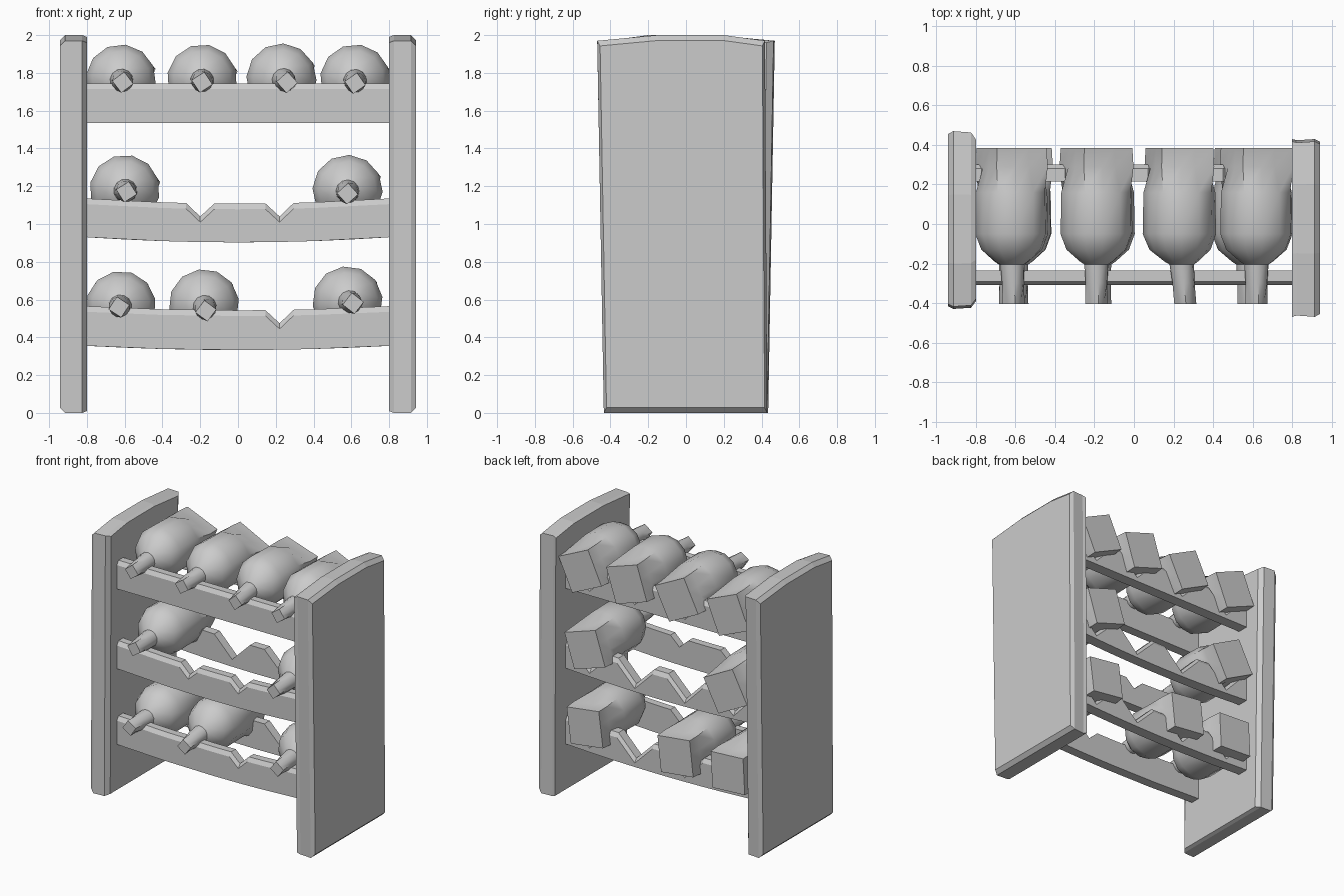
import bpy, math, random

if "Cube" in bpy.data.objects:
    bpy.data.objects.remove(bpy.data.objects["Cube"])

random.seed(4)


def loft(name, rings, smooth=None):
    """Skin a list of equal-length closed rings and cap both ends."""
    n = len(rings[0])
    verts = [p for r in rings for p in r]
    faces = []
    for k in range(len(rings) - 1):
        for i in range(n):
            j = (i + 1) % n
            faces.append((k * n + i, k * n + j, (k + 1) * n + j, (k + 1) * n + i))
    faces.append(tuple(range(n)))
    faces.append(tuple(range((len(rings) - 1) * n, len(rings) * n)))
    me = bpy.data.meshes.new(name)
    me.from_pydata(verts, [], faces)
    ob = bpy.data.objects.new(name, me)
    bpy.context.collection.objects.link(ob)
    bpy.context.view_layer.objects.active = ob
    ob.select_set(True)
    bpy.ops.object.mode_set(mode='EDIT')
    bpy.ops.mesh.select_all(action='SELECT')
    bpy.ops.mesh.normals_make_consistent(inside=False)
    bpy.ops.object.mode_set(mode='OBJECT')
    if smooth:
        bpy.ops.object.shade_smooth_by_angle(angle=math.radians(smooth))
    ob.select_set(False)
    return ob


# Side panels: arched top, chamfered outer edge, one is the other turned half round
outline = [(-.435, 0), (.43, 0), (.418, 1.97), (.2, 2), (-.15, 2), (-.47, 1.97)]


def panel_ring(x, inset_y, inset_z, s):
    return [(s * x, s * y * (1 - inset_y / .43), 1 + (z - 1) * (1 - inset_z)) for y, z in outline]


for s, side in ((1, "right"), (-1, "left")):
    loft("side_panel_" + side, [panel_ring(.80, .04 * (s < 0), .01, s), panel_ring(.825, .006, 0, s),
                                panel_ring(.915, 0, 0, s), panel_ring(.943, .014, .028, s)])


# Cross rails: front ones notched only at empty places, back ones at every place
def rail(name, top, sag, y_out, y_in, half, depth, low, places):
    pts = {-.8: 0, .8: 0, 0: 0, -.4: 0, .4: 0}
    for c in places:
        pts.update({c - half: 0, c: depth, c + half: 0})
    d = math.copysign(.02, y_in - y_out)
    rings = []
    for x in sorted(pts):
        s = sag * (1 - (x / .8) ** 2)
        t, b = top - s - pts[x], low - s
        rings.append([(x, y_out, b), (x, y_out, t - .03), (x, y_out + d, t),
                      (x, y_in, t), (x, y_in, b)])
    loft(name, rings)


empty = ((.22,), (-.2, .22), ())
for row, (low, top, sag) in enumerate(((.355, .565, .022), (.93, 1.135, .027), (1.535, 1.745, 0))):
    rail(f"front_rail_{row}", top, sag, -.31, -.235, .075, .07, low, empty[row])
    rail(f"back_rail_{row}", top, sag, .30, .215, .15, .15, low, (-.61, -.2, .22, .6))


# Bottles: round body, square faceted base, crooked tapering neck
def bottle(name, x, z, tip_x, tip_z):
    turn = random.uniform(-.25, .25)
    # y, radius, polygon sides, share of neck offset
    profile = [(.385, .192, 4, 0), (.29, .198, 4, 0), (.16, .182, 12, 0), (-.05, .186, 12, 0),
               (-.13, .155, 12, .1), (-.19, .085, 12, .3), (-.205, .062, 12, .4),
               (-.30, .056, 12, .7), (-.405, .056, 4, 1)]
    rings = []
    for y, r, sides, k in profile:
        cx, cz = x + (tip_x - x) * k, z + (tip_z - z) * k
        cz -= .02 if y > .2 else 0
        ring = []
        for i in range(12):
            a = math.tau * i / 12
            step = math.tau / sides
            off = a % step - step / 2
            rr = r * math.cos(step / 2) / math.cos(off) if sides < 12 else r
            t = a + turn + (math.pi / 6 if sides == 4 and y > 0 else 0)
            ring.append((cx + rr * math.cos(t), y, cz + rr * math.sin(t)))
        # square rings are re-indexed so their corners follow the body without twisting
        if sides == 4 and y > 0:
            ring = ring[-1:] + ring[:-1]
        rings.append(ring)
    loft(name, rings, 42)


spots = [(-.62, 1.765, -.61, 1.75), (-.19, 1.765, -.19, 1.75), (.23, 1.77, .26, 1.75),
         (.62, 1.765, .62, 1.745), (-.60, 1.18, -.59, 1.17), (.58, 1.18, .58, 1.16),
         (-.62, .565, -.63, .56), (-.18, .575, -.17, .54), (.58, .59, .61, .58)]
for i, p in enumerate(spots):
    bottle(f"bottle_{i}", *p)
